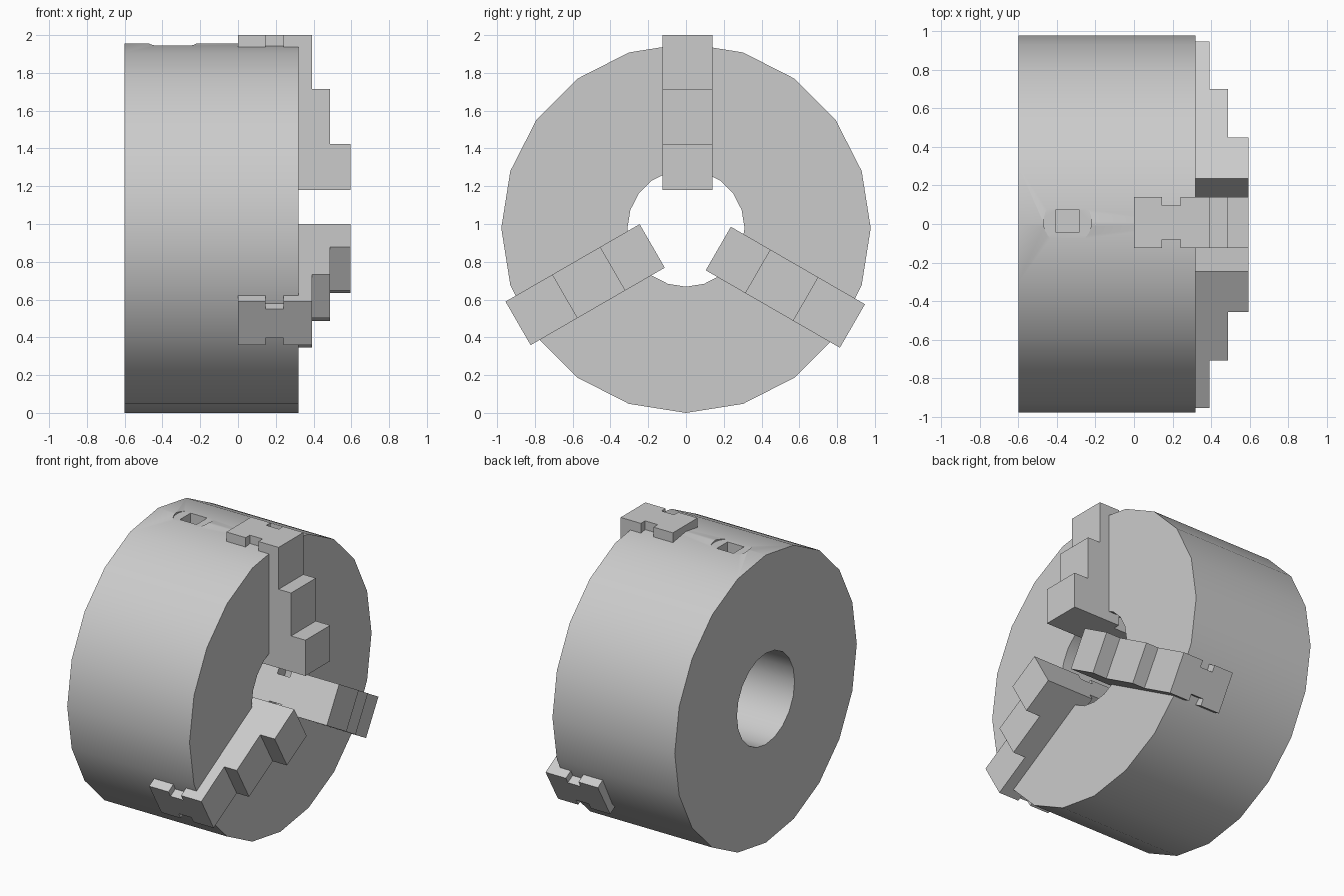
import bpy, bmesh
from math import radians, sin, cos, tau

if "Cube" in bpy.data.objects:
    bpy.data.objects.remove(bpy.data.objects["Cube"])

R, BORE, SIDES = 0.978, 0.31, 20
CZ = R                      # height of the spindle axis
X0, X1 = -0.6, 0.32         # back and front of the body


def make_object(name, bm, loc=(0, 0, 0)):
    bmesh.ops.recalc_face_normals(bm, faces=bm.faces)
    mesh = bpy.data.meshes.new(name)
    bm.to_mesh(mesh)
    bm.free()
    obj = bpy.data.objects.new(name, mesh)
    bpy.context.collection.objects.link(obj)
    obj.location = loc
    return obj


def box(name, size, loc):
    bm = bmesh.new()
    bmesh.ops.create_cube(bm, size=1)
    bmesh.ops.scale(bm, vec=size, verts=bm.verts)
    return make_object(name, bm, loc)


def activate(obj):
    bpy.ops.object.select_all(action='DESELECT')
    obj.select_set(True)
    bpy.context.view_layer.objects.active = obj


def cut(obj, cutter):
    cutter.hide_render = True
    activate(obj)
    mod = obj.modifiers.new("cut", 'BOOLEAN')
    mod.operation, mod.solver, mod.object = 'DIFFERENCE', 'EXACT', cutter
    bpy.context.view_layer.update()
    bpy.ops.object.modifier_apply(modifier=mod.name)
    bpy.data.objects.remove(cutter)


# Chuck body: 20-sided tube along x
bm = bmesh.new()
profile = [(X0, BORE), (X1, BORE), (X1, R), (X0, R)]
rings = [[bm.verts.new((x, r * sin(i * tau / SIDES), r * cos(i * tau / SIDES)))
          for x, r in profile] for i in range(SIDES)]
for i in range(SIDES):
    a, b = rings[i], rings[(i + 1) % SIDES]
    for j in range(4):
        k = (j + 1) % 4
        bm.faces.new((a[j], a[k], b[k], b[j]))
body = make_object("chuck_body", bm, (0, 0, CZ))

# Key socket: shallow round spot face with a square hole
bm = bmesh.new()
bmesh.ops.create_cone(bm, cap_ends=True, segments=32, radius1=0.125,
                      radius2=0.125, depth=0.2)
cut(body, make_object("spot_face_cutter", bm, (-0.345, 0.012, 2.044)))
cut(body, box("square_key_cutter", (0.125, 0.115, 0.3), (-0.345, 0.015, 1.995)))
activate(body)
bpy.ops.object.shade_smooth_by_angle(angle=radians(30))

# Stepped jaw: side profile (x, radius) extruded across its width
steps = [(0, 0.202), (0.595, 0.202), (0.595, 0.445), (0.487, 0.445),
         (0.487, 0.737), (0.393, 0.737), (0.393, 1.022), (0, 1.022)]
Y0, Y1 = -0.125, 0.141
bm = bmesh.new()
face = bm.faces.new([bm.verts.new((x, Y0, r)) for x, r in steps])
ext = bmesh.ops.extrude_face_region(bm, geom=[face])
bmesh.ops.translate(bm, vec=(0, Y1 - Y0, 0),
                    verts=[g for g in ext["geom"] if isinstance(g, bmesh.types.BMVert)])
jaw = make_object("jaw_1", bm, (0, 0, CZ))

# Guide grooves along both jaw sides
for y in (Y0, Y1):
    cut(jaw, box("groove_cutter", (0.095, 0.09, 1.4), (0.193, y, CZ + 0.6)))

# Remaining jaws share the mesh, turned about the axis
for n in (1, 2):
    other = bpy.data.objects.new(f"jaw_{n + 1}", jaw.data)
    bpy.context.collection.objects.link(other)
    other.location = jaw.location
    other.rotation_euler.x = n * tau / 3
